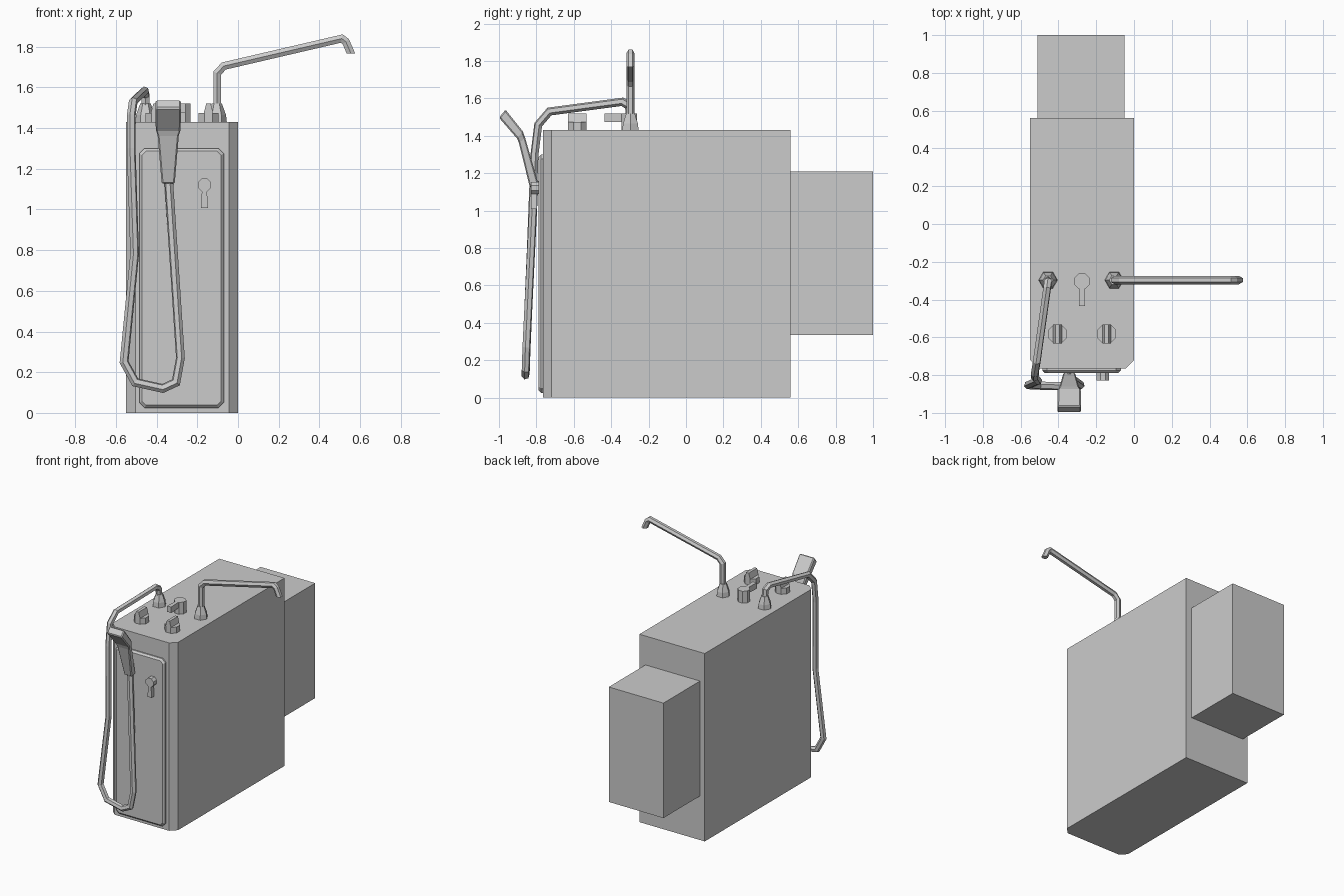
import bpy, bmesh
from math import cos, sin, pi
from mathutils import Vector, Matrix

cube = bpy.data.objects.get("Cube")
if cube:
    bpy.data.objects.remove(cube)

grey = bpy.data.materials.new("light_grey")
grey.use_nodes = True
grey.diffuse_color = (0.6, 0.6, 0.6, 1)
bsdf = next(n for n in grey.node_tree.nodes if n.type == 'BSDF_PRINCIPLED')
bsdf.inputs["Base Color"].default_value = (0.6, 0.6, 0.6, 1)


def loft(name, stacks, matrix=Matrix(), bevel=0):
    """Join each stack of equal rings into a capped solid."""
    bm = bmesh.new()
    for rings in stacks:
        rows = [[bm.verts.new(matrix @ Vector(p)) for p in ring] for ring in rings]
        count = len(rows[0])
        bm.faces.new(rows[0][::-1])
        bm.faces.new(rows[-1])
        for low, high in zip(rows, rows[1:]):
            for i in range(count):
                j = (i + 1) % count
                bm.faces.new((low[i], low[j], high[j], high[i]))
    bmesh.ops.recalc_face_normals(bm, faces=bm.faces[:])
    mesh = bpy.data.meshes.new(name)
    bm.to_mesh(mesh)
    bm.free()
    mesh.materials.append(grey)
    obj = bpy.data.objects.new(name, mesh)
    bpy.context.collection.objects.link(obj)
    if bevel:
        mod = obj.modifiers.new("edge_bevel", 'BEVEL')
        mod.width, mod.segments = bevel, 1
        mod.limit_method = 'ANGLE'
    return obj


def ngon(radius, z, sides=8, phase=pi / 8):
    return [(radius * cos(phase + 2 * pi * i / sides),
             radius * sin(phase + 2 * pi * i / sides), z) for i in range(sides)]


def rect(x0, x1, y0, y1, z, cut=0):
    if not cut:
        return [(x0, y0, z), (x1, y0, z), (x1, y1, z), (x0, y1, z)]
    return [(x0 + cut, y0, z), (x1 - cut, y0, z), (x1, y0 + cut, z), (x1, y1 - cut, z),
            (x1 - cut, y1, z), (x0 + cut, y1, z), (x0, y1 - cut, z), (x0, y0 + cut, z)]


def tube(name, points, radius, end_normal=None):
    """Sweep a hexagon along a path with mitred corners."""
    pts = [Vector(p) for p in points]
    dirs = [(b - a).normalized() for a, b in zip(pts, pts[1:])]
    turn = dirs[0].to_track_quat('Z', 'Y')
    ring = [pts[0] + turn @ Vector(p) for p in ngon(radius, 0, 6, pi / 6)]
    rings = [ring]
    for i, d in enumerate(dirs):
        if i + 1 < len(dirs):
            normal = d + dirs[i + 1]
        else:
            normal = Vector(end_normal) if end_normal else d
        ring = [p + d * ((pts[i + 1] - p).dot(normal) / d.dot(normal)) for p in ring]
        rings.append(ring)
    return loft(name, [rings])


# Cabinet with chamfered front corners, and rear box
plan = [(-0.55, 0.56), (0, 0.56), (0, -0.72), (-0.045, -0.765), (-0.505, -0.765), (-0.55, -0.72)]
loft("cabinet", [[[(x, y, z) for x, y in plan] for z in (0, 1.43)]])
loft("rear_box", [[rect(-0.51, -0.05, 0.56, 1.0, z) for z in (0.335, 1.21)]])

# Matrix whose local z points out of the front and local y points up
front = Matrix.Rotation(pi / 2, 4, 'X')

# Front panel with sloped rim
loft("front_panel", [[rect(-0.485, -0.07, 0.025, 1.3, 0.76, 0.025),
                      rect(-0.485, -0.07, 0.025, 1.3, 0.775, 0.025),
                      rect(-0.472, -0.083, 0.038, 1.287, 0.788, 0.02)]], front)


# Lever valves: octagonal post with an arm
def lever(name, matrix, radius, length, height, arm_low):
    post = [ngon(radius, 0), ngon(radius, height)]
    arm = [[(-0.012, -radius * 0.6, z), (0.012, -radius * 0.6, z),
            (0.017, -length, z), (-0.017, -length, z)] for z in (arm_low, height)]
    loft(name, [post, arm], matrix)


lever("top_lever", Matrix.Translation((-0.275, -0.303, 1.43)), 0.044, 0.132, 0.09, 0.045)
lever("panel_lever", Matrix.Translation((-0.165, -0.785, 1.12)) @ front, 0.035, 0.112, 0.043, 0.012)

# Turn knobs with a grip ridge
for side, x in (("right", -0.405), ("left", -0.145)):
    base = [ngon(0.054, 0), ngon(0.054, 0.045)]
    ridge = [rect(-0.023, 0.023, -0.05, 0.05, 0.045), rect(-0.011, 0.011, -0.05, 0.05, 0.09)]
    loft(side + "_knob", [base, ridge], Matrix.Translation((x, -0.582, 1.43)))

# Flared hexagonal pipe sockets
for name, x in (("hose_socket", -0.455), ("spout_socket", -0.105)):
    loft(name, [[ngon(r, z, 6, 0) for r, z in ((0.05, 0), (0.046, 0.035), (0.026, 0.09))]],
         Matrix.Translation((x, -0.297, 1.43)))

# Swivel spout
tube("spout", [(x, -0.297, z) for x, z in
               ((-0.102, 1.49), (-0.102, 1.67), (-0.07, 1.705), (0.51, 1.84), (0.53, 1.825), (0.555, 1.767))],
     0.022, (0, 0, -1))

# Hose looping down the front
tube("hose", [(-0.455, -0.297, 1.49), (-0.455, -0.305, 1.56), (-0.46, -0.34, 1.582),
              (-0.515, -0.73, 1.53), (-0.525, -0.79, 1.46), (-0.525, -0.81, 1.3),
              (-0.508, -0.83, 0.78), (-0.56, -0.853, 0.25), (-0.505, -0.856, 0.15),
              (-0.37, -0.858, 0.12), (-0.305, -0.857, 0.15), (-0.283, -0.853, 0.27),
              (-0.342, -0.81, 1.16)], 0.022)

# Spray handle: half width, then front and back edges as (y, z)
stations = [(0.032, (-0.835, 1.125), (-0.787, 1.135)),
            (0.052, (-0.893, 1.36), (-0.86, 1.39)),
            (0.061, (-0.903, 1.385), (-0.873, 1.425)),
            (0.063, (-1.0, 1.497), (-0.965, 1.54))]
loft("spray_handle", [[[(-0.343 - w, *f), (-0.343 + w, *f), (-0.343 + w, *b), (-0.343 - w, *b)]
                       for w, f, b in stations]], bevel=0.007)
